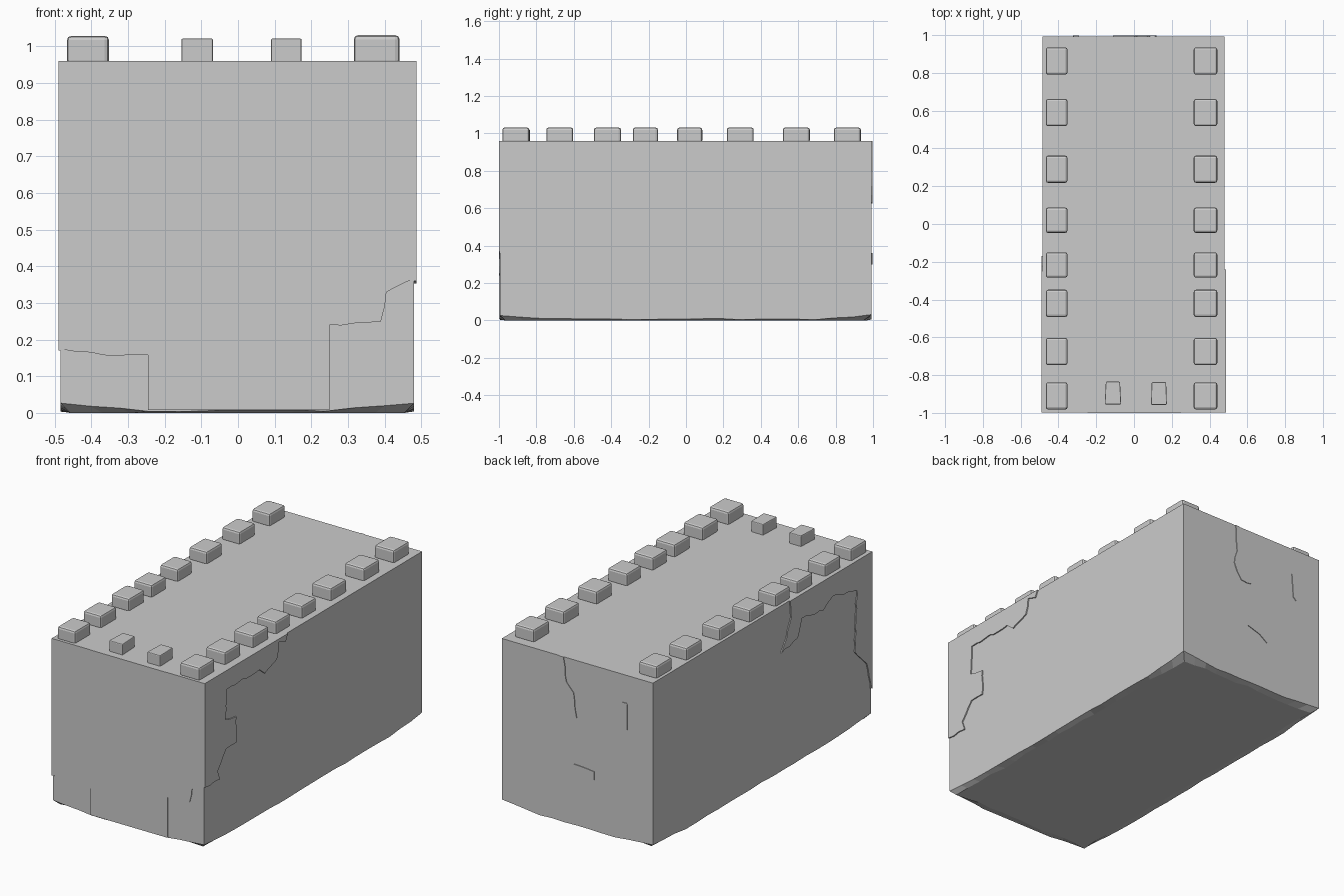
import bpy, bmesh, random
from mathutils import Vector

if "Cube" in bpy.data.objects:
    bpy.data.objects.remove(bpy.data.objects["Cube"])

random.seed(4)
TOP = 0.96
X0, X1, Y0, Y1 = -0.484, 0.480, -0.994, 0.993


def finish(bm, name):
    bmesh.ops.recalc_face_normals(bm, faces=bm.faces)
    me = bpy.data.meshes.new(name)
    bm.to_mesh(me)
    bm.free()
    ob = bpy.data.objects.new(name, me)
    bpy.context.collection.objects.link(ob)
    return ob


def bevel(ob, width):
    m = ob.modifiers.new("edge_wear", 'BEVEL')
    m.width, m.segments, m.limit_method = width, 2, 'ANGLE'


# Main block: straight walls with a ragged, chipped foot
def wall_block():
    corners = [(X0, Y0), (X1, Y0), (X1, Y1), (X0, Y1)]
    counts = [12, 20, 12, 20]
    rim = []
    for i, n in enumerate(counts):
        a, b = Vector(corners[i]), Vector(corners[(i + 1) % 4])
        for k in range(n):
            t = k / n
            near = max(0, 1 - min(t, 1 - t) * n / 3)
            rim.append((a.lerp(b, t), 0.003 + 0.022 * near + random.uniform(0, 0.007)))
    bm = bmesh.new()
    foot, edge, top = [], [], []
    for p, z in rim:
        inset = 0.93 + random.uniform(-0.02, 0.02)
        foot.append(bm.verts.new((p.x * inset, p.y * (1 + inset) / 2, 0)))
        edge.append(bm.verts.new((p.x, p.y, z)))
        top.append(bm.verts.new((p.x, p.y, TOP)))
    n = len(rim)
    for lo, hi in ((foot, edge), (edge, top)):
        for i in range(n):
            j = (i + 1) % n
            bm.faces.new((lo[i], lo[j], hi[j], hi[i]))
    bm.faces.new(top)
    bm.faces.new(foot[::-1])
    return finish(bm, "wall_block")


def rough(line, amount=0.006):
    """Break a crack line into small irregular steps."""
    out = []
    for a, b in zip(line, line[1:]):
        a, b = Vector(a), Vector(b)
        n = max(1, int((b - a).length / 0.035))
        for k in range(n):
            p = a.lerp(b, k / n)
            if k:
                p += Vector((random.uniform(-amount, amount), random.uniform(-amount, amount)))
            out.append(p)
    return out + [Vector(line[-1])]


def plate(name, outline, place, lo, hi):
    """Thin plaster layer: outline (u, v) extruded between depths lo and hi."""
    bm = bmesh.new()
    f = bm.faces.new([bm.verts.new(place(u, v, lo)) for u, v in outline])
    ext = bmesh.ops.extrude_face_region(bm, geom=[f])
    d = Vector(place(0, 0, hi)) - Vector(place(0, 0, lo))
    bmesh.ops.translate(bm, vec=d, verts=[g for g in ext["geom"] if isinstance(g, bmesh.types.BMVert)])
    return finish(bm, name)


def on_x(u, v, d):
    return (d, u, v)


def on_y(u, v, d):
    return (u, d, v)


wall_block()

# Front plaster, broken away at both lower corners
front = rough([(-0.489, 0.175), (-0.4, 0.165), (-0.33, 0.155), (-0.245, 0.158)], 0.004)
front += [Vector((-0.245, 0.008)), Vector((0.25, 0.008))]
front += rough([(0.25, 0.24), (0.39, 0.25), (0.405, 0.33), (0.486, 0.37)], 0.004)
front += [Vector((0.486, TOP)), Vector((-0.489, TOP))]
plate("front_plaster", front, on_y, Y0 + 0.01, -0.9985)
plate("front_center_panel", [(-0.245, 0.008), (0.25, 0.008), (0.25, TOP), (-0.245, TOP)],
      on_y, Y0 + 0.01, -1.0)

# Right side plaster patch around the front corner
right = rough([(-0.998, 0.36), (-0.86, 0.355), (-0.88, 0.41), (-0.80, 0.51), (-0.71, 0.51),
               (-0.71, 0.66), (-0.81, 0.68), (-0.80, 0.85), (-0.5, 0.85), (-0.45, 0.81),
               (-0.34, 0.85), (-0.32, 0.94), (-0.26, 0.92), (-0.24, TOP)])
plate("right_plaster", right + [Vector((-0.998, TOP))], on_x, X1 - 0.01, 0.487)

# Left side plaster patch
left = rough([(-0.998, 0.17), (-0.95, 0.33), (-0.84, 0.44), (-0.86, 0.79), (-0.64, 0.84),
              (-0.55, 0.79), (-0.36, 0.82), (-0.32, 0.72), (-0.17, 0.69), (-0.22, 0.76),
              (-0.26, 0.86), (-0.25, TOP)])
plate("left_plaster", left + [Vector((-0.998, TOP))], on_x, X0 + 0.01, -0.49)

# Back: shallow plaster step and a few loose chips
back = rough([(0.085, TOP), (0.065, 0.82), (0.02, 0.77), (0.0, 0.63), (0.07, 0.63),
              (0.12, 0.72), (0.10, 0.80), (0.11, TOP)])
plate("back_plaster", back, on_y, Y1 - 0.01, 0.997)
for i, line in enumerate(([(-0.29, 0.80), (-0.32, 0.80), (-0.32, 0.64), (-0.30, 0.66)],
                          [(0.02, 0.36), (-0.11, 0.35), (-0.11, 0.30), (-0.06, 0.335)])):
    plate(f"back_chip_{i}", rough(line, 0.003), on_y, Y1 - 0.01, 0.997)


# Battlement blocks along both long sides
def merlon(name, x0, x1, y0, y1, top, taper=0.0):
    bm = bmesh.new()
    bmesh.ops.create_cube(bm, size=1)
    for v in bm.verts:
        s = taper if v.co.y > 0 else -taper
        v.co = ((x0 + x1) / 2 + v.co.x * (x1 - x0 - s), (y0 + y1) / 2 + v.co.y * (y1 - y0),
                top if v.co.z > 0 else TOP - 0.01)
    bevel(finish(bm, name), 0.012 if not taper else 0.005)


for i, y in enumerate((-0.91, -0.675, -0.42, -0.217, 0.02, 0.29, 0.59, 0.863)):
    h = 0.067 if 2 < i < 5 else 0.072
    merlon(f"left_merlon_{i}", -0.467, -0.352, y - h, y + h, 1.029)
    merlon(f"right_merlon_{i}", 0.316, 0.441, y - h, y + h, 1.031)

# Smaller blocks on the front edge
merlon("front_merlon_left", -0.152, -0.071, -0.955, -0.835, 1.022, 0.006)
merlon("front_merlon_right", 0.092, 0.172, -0.957, -0.837, 1.022, 0.004)
